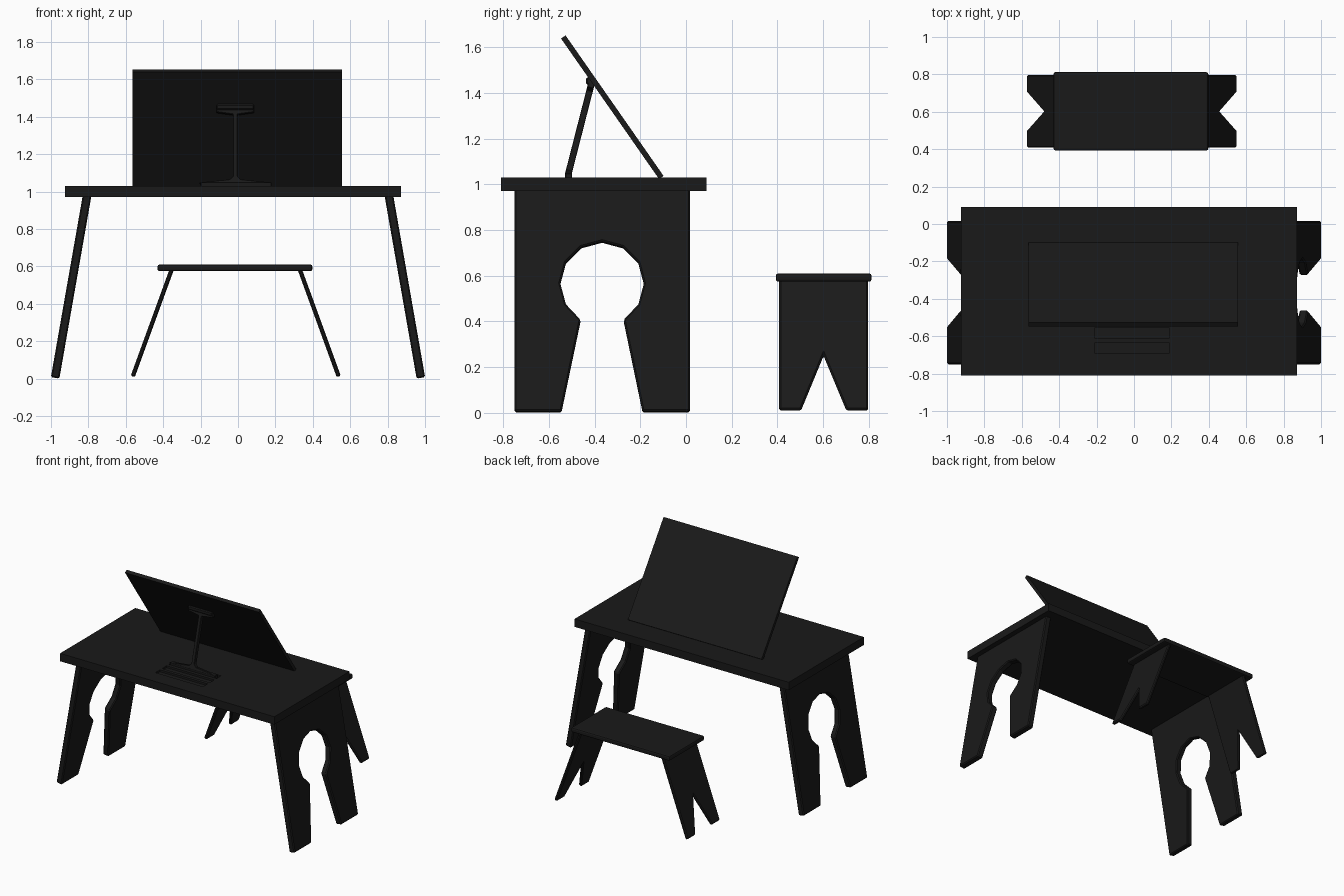
import bpy, bmesh, math
from mathutils import Vector, Matrix

if "Cube" in bpy.data.objects:
    bpy.data.objects.remove(bpy.data.objects["Cube"])

black = bpy.data.materials.new("black_paint")
black.diffuse_color = (0.01, 0.01, 0.01, 1)
black.use_nodes = True
black.node_tree.nodes["Principled BSDF"].inputs["Base Color"].default_value = black.diffuse_color


def finish(ob, bevel, segments=1):
    ob.data.materials.append(black)
    if bevel:
        m = ob.modifiers.new("soft_edges", 'BEVEL')
        m.width = bevel
        m.segments = segments
        m.limit_method = 'ANGLE'
        m.angle_limit = math.radians(40)
    return ob


def add_mesh(name, bm):
    bmesh.ops.recalc_face_normals(bm, faces=bm.faces)
    me = bpy.data.meshes.new(name)
    bm.to_mesh(me)
    bm.free()
    ob = bpy.data.objects.new(name, me)
    bpy.context.collection.objects.link(ob)
    return ob


def box(name, lo, hi, bevel=0.0, segments=1):
    lo, hi = Vector(lo), Vector(hi)
    bm = bmesh.new()
    bmesh.ops.create_cube(bm, size=1, matrix=Matrix.Translation((lo + hi) / 2) @ Matrix.Diagonal((*(hi - lo), 1)))
    return finish(add_mesh(name, bm), bevel, segments)


def prism(name, pts, origin, u, v, n, bevel=0.0):
    """Extrude the outline pts, laid out along u and v, by the vector n."""
    o, u, v, n = map(Vector, (origin, u, v, n))
    bm = bmesh.new()
    face = bm.faces.new([bm.verts.new(o + u * a + v * b) for a, b in pts])
    ext = bmesh.ops.extrude_face_region(bm, geom=[face])
    bmesh.ops.translate(bm, vec=n, verts=[e for e in ext["geom"] if isinstance(e, bmesh.types.BMVert)])
    return finish(add_mesh(name, bm), bevel)


def splayed_pair(name, pts, cx, half, z0, angle, t, bevel):
    """Left and right leg panels leaning outwards; outline is (y, height)."""
    a = math.radians(angle)
    for side, s in (("left", -1), ("right", 1)):
        prism(f"{side}_{name}", pts, (cx + s * half, 0, z0), (0, 1, 0),
              (-s * math.tan(a), 0, 1), (s * t * math.cos(a), 0, t * math.sin(a)), bevel)


# Table top with three shallow grooves for the strut
top = box("table_top", (-0.925, -0.81, 0.97), (0.872, 0.09, 1.03))
for i, y in enumerate((-0.6625, -0.5825, -0.5025)):
    cutter = box(f"groove_cutter_{i}", (-0.21, y - 0.0275, 1.015), (0.19, y + 0.0275, 1.1))
    cutter.hide_render = True
    cutter.hide_set(True)
    m = top.modifiers.new("groove", 'BOOLEAN')
    m.operation = 'DIFFERENCE'
    m.solver = 'EXACT'
    m.object = cutter

# Table legs: panels with a keyhole cut-out (twelve-sided circle)
cy, cz, r = -0.367, 0.56, 0.183
arc = [(cy + r * math.cos(math.radians(d)), cz + r * math.sin(math.radians(d)))
       for d in range(-60, 241, 30)]
arc[0], arc[-1] = (-0.273, 0.40), (-0.461, 0.40)
keyhole = [(0.017, 0), (0.017, 0.99), (-0.75, 0.99), (-0.75, 0), (-0.545, 0)] + arc[::-1] + [(-0.19, 0)]
splayed_pair("table_leg", keyhole, 0, 0.955, 0, 9.94, 0.046, 0.007)

# Stool seat and notched legs
box("stool_seat", (-0.43, 0.393, 0.574), (0.397, 0.812, 0.61), 0.01, 2)
notch = [(0.408, 0), (0.503, 0), (0.602, 0.24), (0.702, 0), (0.797, 0), (0.797, 0.575), (0.408, 0.575)]
splayed_pair("stool_leg", notch, -0.012, 0.54, 0.007, 20, 0.023, 0.007)

# Tilted drawing board
low, high = Vector((0, -0.108, 1.03)), Vector((0, -0.537, 1.645))
d = high - low
normal = Vector((0, d.z, -d.y)).normalized() * 0.024
prism("drawing_board", [(-0.565, 0), (0.557, 0), (0.557, 1), (-0.565, 1)],
      low - normal / 2, (1, 0, 0), d, normal)

# Support strut: foot bar, flared stem and hinge block
box("strut_foot", (-0.2, -0.53, 1.015), (0.18, -0.498, 1.05), 0.004)
c = -0.015
half = [(0.19, 0), (0.19, 0.01), (0.03, 0.05), (0.012, 0.09), (0.012, 0.9), (0.1, 0.93), (0.1, 1)]
stem = [(c + x, w) for x, w in half] + [(c - x, w) for x, w in half[::-1]]
prism("strut_stem", stem, (0, -0.53, 1.045), (1, 0, 0), (0, 0.105, 0.41), (0, 0.028, -0.007), 0.003)
box("strut_hinge", (c - 0.1, -0.438, 1.437), (c + 0.1, -0.398, 1.467), 0.006)
